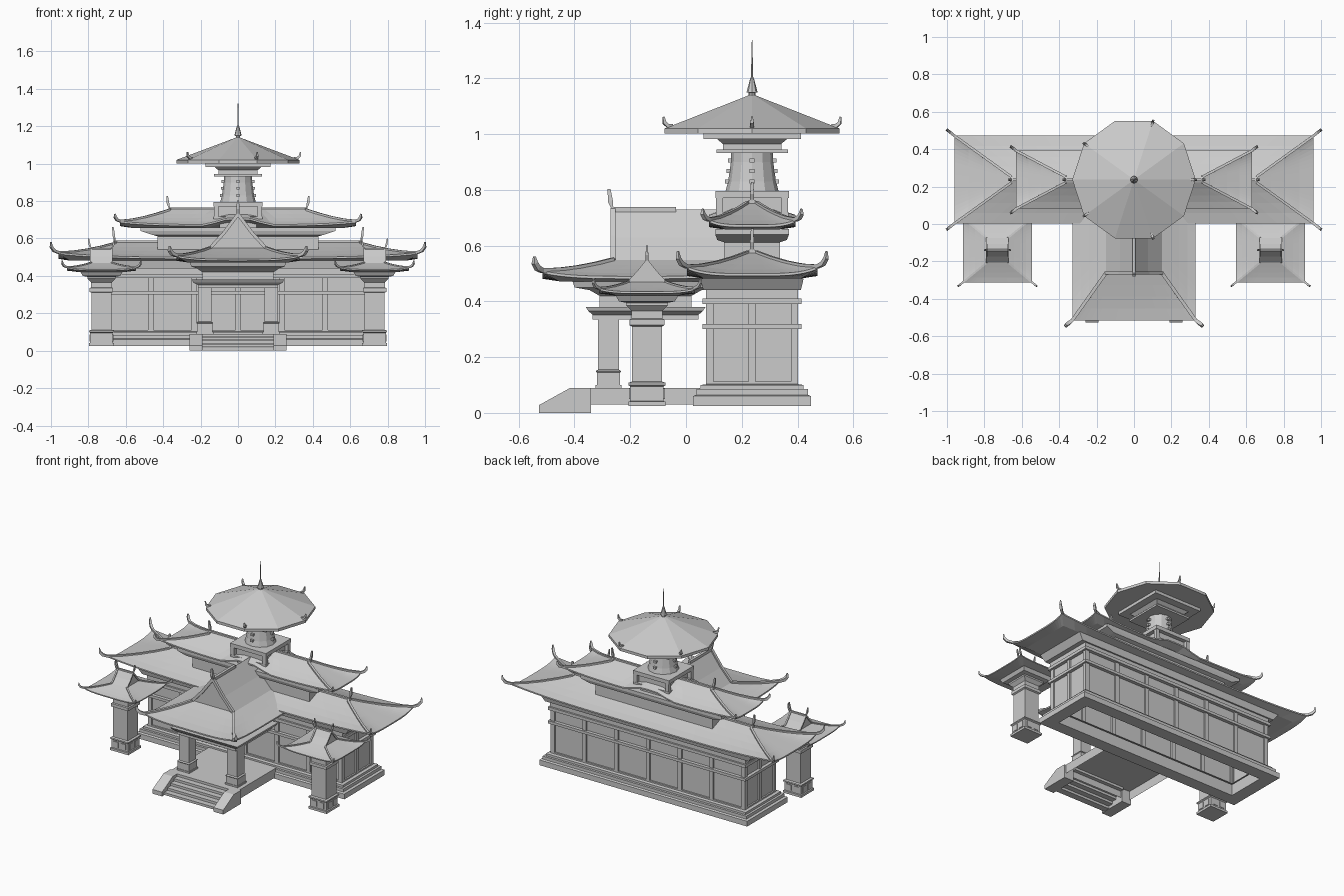
import bpy, bmesh, math
from mathutils import Vector

cube = bpy.data.objects.get("Cube")
if cube:
    bpy.data.objects.remove(cube)

grey = bpy.data.materials.new("stone_grey")
grey.use_nodes = True
colour = (0.6, 0.6, 0.6, 1)
grey.diffuse_color = colour
grey.node_tree.nodes["Principled BSDF"].inputs["Base Color"].default_value = colour

HALL_Y = 0.237


def loft(name, rings, bottom=True, top=True):
    """Skin a list of equal closed rings."""
    bm = bmesh.new()
    rows = [[bm.verts.new(p) for p in r] for r in rings]
    n = len(rows[0])
    for a, b in zip(rows, rows[1:]):
        for i in range(n):
            j = (i + 1) % n
            bm.faces.new((a[i], a[j], b[j], b[i]))
    if bottom:
        bm.faces.new(rows[0][::-1])
    if top:
        bm.faces.new(rows[-1])
    bmesh.ops.recalc_face_normals(bm, faces=bm.faces)
    mesh = bpy.data.meshes.new(name)
    bm.to_mesh(mesh)
    bm.free()
    mesh.materials.append(grey)
    obj = bpy.data.objects.new(name, mesh)
    bpy.context.collection.objects.link(obj)


def stack(name, cx, cy, levels, **caps):
    """Rectangular tower of (half x, half y, z) levels."""
    loft(name, [[(cx - hx, cy - hy, z), (cx + hx, cy - hy, z),
                 (cx + hx, cy + hy, z), (cx - hx, cy + hy, z)]
                for hx, hy, z in levels], **caps)


def block(name, cx, cy, hx, hy, z0, z1):
    stack(name, cx, cy, [(hx, hy, z0), (hx, hy, z1)])


def turned(name, levels, sides):
    """Faceted round part of (radius, z) levels on the tower axis."""
    turn = math.tau / sides
    loft(name, [[(r * math.cos(i * turn), HALL_Y + r * math.sin(i * turn), z)
                 for i in range(sides)] for r, z in levels])


def tube(name, points, radii):
    """Square rod along a path that lies in one upright plane."""
    pts = [Vector(p) for p in points]
    side = (pts[-1] - pts[0]).cross(Vector((0, 0, 1))).normalized()
    rings = []
    for i, (p, r) in enumerate(zip(pts, radii)):
        along = pts[min(i + 1, len(pts) - 1)] - pts[max(i - 1, 0)]
        up = side.cross(along.normalized())
        rings.append([p + side * r + up * r, p - side * r + up * r,
                      p - side * r - up * r, p + side * r - up * r])
    loft(name, rings)


def eave_ring(rect, z, lift=0, bump=0, n=20):
    """Rectangle whose corners lift and whose long middle may arch."""
    x0, x1, y0, y1 = rect
    c = [Vector(p) for p in ((x0, y0), (x1, y0), (x1, y1), (x0, y1))]
    ring = []
    for k in range(4):
        for i in range(n):
            p = c[k].lerp(c[(k + 1) % 4], i / n)
            rise = lift * abs(2 * i / n - 1) ** 4
            if k % 2 == 0:
                rise += bump * math.exp(-(p.x / 0.13) ** 4)
            ring.append((p.x, p.y, z + rise))
    return ring


def hip_roof(name, outer, inner, ze, zb, zr, axis=0, lift=0.02, bump=0,
             thick=0.018, rod=0.007, horn=0.06, curl=0.035, front_only=False):
    """Curved skirt roof with a gabled top, ridge rods and upturned tips."""
    inset = [o + s * 0.06 for o, s in zip(outer, (1, -1, 1, -1))]
    rings = [eave_ring(inset, ze - thick, 0, bump * 0.8),
             eave_ring(outer, ze - thick * 0.5, lift, bump), eave_ring(outer, ze, lift, bump)]
    steps = (0.25, 0.5, 0.75, 1)
    at = lambda t: [o + (i - o) * t for o, i in zip(outer, inner)]
    height = lambda t: ze + (zb - ze) * t ** 1.2
    for t in steps:
        rings.append(eave_ring(at(t), height(t), lift * (1 - t) ** 2, bump * (1 - t * t)))
    loft(name + "_skirt", rings)

    # gabled top
    place = (lambda a, c, z: (a, c, z)) if axis == 0 else (lambda a, c, z: (c, a, z))
    a0, a1, c0, c1 = inner if axis == 0 else inner[2:] + inner[:2]
    mid, half = (c0 + c1) / 2, (c1 - c0) / 2
    zm = zb + (zr - zb) * 0.45
    section = [(-1, zb), (-0.5, zm), (0, zr), (0.5, zm), (1, zb)]
    loft(name + "_gable", [[place(a, mid + s * half, z) for s, z in section] for a in (a0, a1)])
    middle = (a0 + a1) / 2
    for end, sign in ((a0, -1), (a1, 1)):
        if front_only and sign > 0:
            continue
        path = [(middle, zr), (end, zr), (end + sign * 0.009, zr + horn * 0.4),
                (end + sign * 0.014, zr + horn)]
        tube(name + "_ridge", [place(a, mid, z) for a, z in path],
             (rod, rod, rod, rod * 0.6))
        for s in (-1, 1):
            tube(name + "_barge", [place(end, mid + s * half * k, z)
                                   for k, z in ((0, zr), (0.5, zm), (1, zb))], [rod] * 3)

    # hip rods with upturned tips
    for ix in (0, 1):
        for iy in (2, 3):
            if front_only and iy == 3:
                continue
            path = [(at(t)[ix], at(t)[iy], height(t) + lift * (1 - t) ** 2)
                    for t in (1, 0.75, 0.5, 0.25, 0)]
            x, y, z = path[-1]
            sx, sy = 2 * ix - 1, 2 * iy - 5
            path += [(x + sx * curl * k, y + sy * curl * k * 0.8, z + curl * h)
                     for k, h in ((0.6, 0.25), (0.95, 0.75), (1, 1.4))]
            tube(name + "_hip", path, [rod] * 5 + [rod * 1.1, rod, rod * 0.4])


# main hall: hollow plinth, recessed wall, timber frame
stack("hall_plinth", 0, HALL_Y,
      [(0.68, 0.13, 0.1), (0.68, 0.13, 0.025), (0.765, 0.212, 0.025), (0.765, 0.212, 0.06),
       (0.75, 0.2, 0.065), (0.75, 0.2, 0.085), (0.735, 0.185, 0.085), (0.735, 0.185, 0.1),
       (0.7, 0.15, 0.105)], bottom=False, top=False)
stack("hall_wall", 0, HALL_Y, [(0.705, 0.155, 0.1), (0.705, 0.155, 0.42)], bottom=False)
for z0, z1, grow in ((0.1, 0.112, 0), (0.3, 0.318, 0.012), (0.39, 0.41, 0.012)):
    h = 0.715 + grow
    stack("hall_rail", 0, HALL_Y, [(h - 0.03, 0.135 + grow, z0), (h, 0.165 + grow, z0),
                                   (h, 0.165 + grow, z1), (h - 0.03, 0.135 + grow, z1)],
          bottom=False, top=False)
for i in range(7):
    x = (i - 3) * 0.2335
    for s in (-1, 1):
        block("hall_post", x, HALL_Y + s * 0.155, 0.014, 0.01, 0.1, 0.39)
for s in (-1, 1):
    for y in (-0.151, 0, 0.151):
        block("hall_end_post", s * 0.705, HALL_Y + y, 0.01, 0.012, 0.1, 0.39)
stack("hall_cornice", 0, HALL_Y, [(0.72, 0.165, 0.41), (0.72, 0.165, 0.44), (0.75, 0.175, 0.44),
                                  (0.78, 0.185, 0.482)])
hip_roof("hall_roof", (-0.96, 0.96, 0.003, 0.472), (-0.655, 0.655, 0.222, 0.252),
         0.5, 0.575, 0.582, lift=0.025, horn=0.08, curl=0.04)

# clerestory and upper roof
stack("clerestory", 0, HALL_Y, [(0.43, 0.1, 0.53), (0.43, 0.1, 0.612), (0.46, 0.125, 0.62),
                                (0.52, 0.132, 0.64), (0.52, 0.132, 0.66)])
hip_roof("upper_roof", (-0.63, 0.63, 0.082, 0.392), (-0.365, 0.365, 0.222, 0.252),
         0.675, 0.753, 0.76, lift=0.018, bump=0.035, horn=0.068, curl=0.028)

# round tower
stack("tower_base", 0, HALL_Y, [(0.1, 0.1, 0.66), (0.1, 0.1, 0.705), (0.13, 0.13, 0.705),
                                (0.13, 0.13, 0.718), (0.105, 0.105, 0.718), (0.105, 0.105, 0.77),
                                (0.132, 0.132, 0.77), (0.132, 0.132, 0.795)])
for sx in (-1, 1):
    for sy in (-1, 1):
        block("tower_post", sx * 0.117, HALL_Y + sy * 0.117, 0.012, 0.012, 0.718, 0.77)
turned("tower_drum", [(0.095, 0.795), (0.086, 0.83), (0.076, 0.9), (0.075, 0.935)], 12)
for z, r in ((0.83, 0.088), (0.868, 0.083), (0.905, 0.078)):
    for dx, dy in ((1, 0), (-1, 0), (0, 1), (0, -1)):
        block("drum_peg", r * dx, HALL_Y + r * dy, 0.009, 0.009, z - 0.007, z + 0.007)
stack("tower_capital", 0, HALL_Y, [(0.128, 0.128, 0.932), (0.128, 0.128, 0.944), (0.105, 0.105, 0.944),
                                   (0.105, 0.105, 0.965), (0.125, 0.125, 0.982),
                                   (0.175, 0.175, 0.982), (0.175, 0.175, 1.003)])
turned("tower_roof", [(0.33, 1.002), (0.33, 1.02), (0.01, 1.14)], 10)
for i in range(5):
    a = i * math.tau / 5
    tube("tower_roof_hook", [(r * math.cos(a), HALL_Y + r * math.sin(a), z) for r, z in
                             ((0.3, 1.031), (0.318, 1.03), (0.33, 1.04), (0.334, 1.062))],
         (0.005, 0.007, 0.006, 0.003))
turned("spire", [(0.012, 1.13), (0.012, 1.148), (0.02, 1.15), (0.018, 1.157), (0.008, 1.195),
                 (0.004, 1.205), (0.001, 1.337)], 8)

# porch floor and stairs, open underneath
stack("porch_floor", 0, -0.15, [(0.25, 0.2, 0.03), (0.25, 0.2, 0.09)], bottom=False)
for i in range(5):
    z = 0.018 * i
    block("stair", 0, -0.483 + i * 0.034, 0.19, 0.022, z + 0.002, z + 0.018)
cheek = [(-0.527, 0), (-0.527, 0.028), (-0.415, 0.09), (-0.34, 0.09), (-0.34, 0)]
for s in (-1, 1):
    loft("stair_cheek", [[(s * x, y, z) for y, z in cheek] for x in (0.19, 0.26)])
    # porch columns
    stack("porch_column", s * 0.178, -0.278,
          [(0.046, 0.046, 0.09), (0.046, 0.046, 0.1), (0.042, 0.042, 0.1), (0.042, 0.042, 0.145),
           (0.046, 0.046, 0.15), (0.037, 0.037, 0.155), (0.037, 0.037, 0.36)])
stack("porch_beam", 0, -0.145, [(0.215, 0.19, 0.335), (0.215, 0.19, 0.352), (0.24, 0.205, 0.365),
                                (0.245, 0.215, 0.38), (0.19, 0.165, 0.38), (0.19, 0.165, 0.42),
                                (0.22, 0.2, 0.44), (0.25, 0.255, 0.45), (0.26, 0.265, 0.482)])
hip_roof("porch_roof", (-0.33, 0.33, -0.515, 0.2), (-0.15, 0.15, -0.262, 0.19),
         0.49, 0.548, 0.73, axis=1, lift=0.02, rod=0.009, horn=0.073, curl=0.036,
         front_only=True)

# free-standing gate pillars
for s in (-1, 1):
    px, py = s * 0.73, -0.14
    widths = [(0.067, 0.025), (0.067, 0.04), (0.06, 0.042), (0.06, 0.095), (0.067, 0.1),
              (0.066, 0.108), (0.054, 0.112), (0.054, 0.31), (0.063, 0.315), (0.063, 0.335),
              (0.055, 0.338), (0.055, 0.365), (0.075, 0.385), (0.075, 0.395), (0.1, 0.4), (0.115, 0.425)]
    stack("gate_pillar", px, py, [(w, w, z) for w, z in widths])
    for side in (-1, 1):
        for k in (-1, 1):
            block("pillar_panel", px + k * 0.027, py + side * 0.06, 0.017, 0.004, 0.05, 0.088)
            block("pillar_panel", px + side * 0.06, py + k * 0.027, 0.004, 0.017, 0.05, 0.088)
    hip_roof("gate_roof", (px - 0.185, px + 0.185, py - 0.172, py + 0.172),
             (px - 0.055, px + 0.055, py - 0.065, py + 0.065), 0.435, 0.47, 0.545,
             lift=0.012, thick=0.014, rod=0.005, horn=0.055, curl=0.025)
